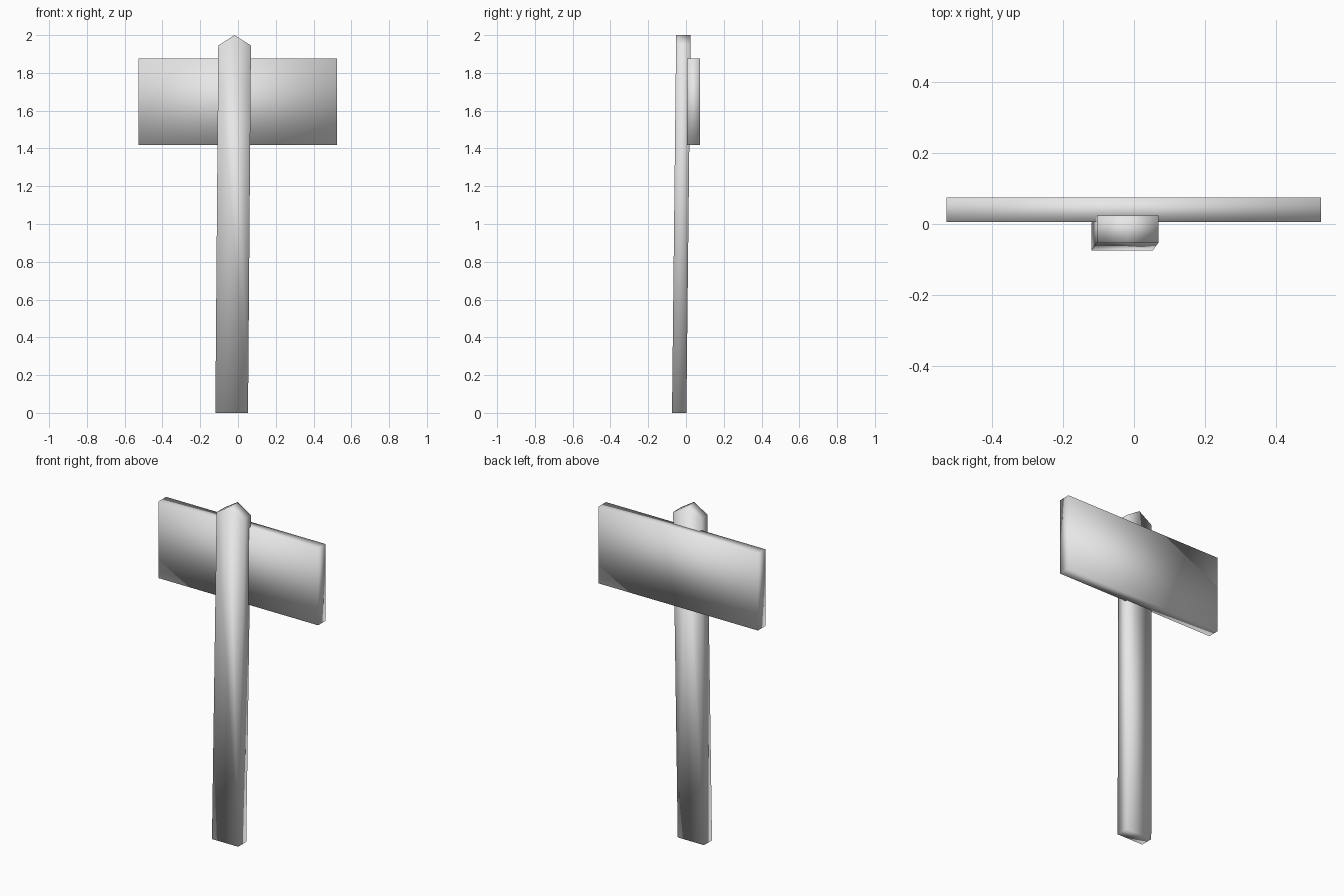
import bpy
import bmesh

cube = bpy.data.objects.get("Cube")
if cube:
    bpy.data.objects.remove(cube, do_unlink=True)

# Single grey paint
grey = bpy.data.materials.new("plain_grey")
grey.use_nodes = True
colour = (0.8, 0.8, 0.8, 1)
grey.diffuse_color = colour
grey.node_tree.nodes["Principled BSDF"].inputs["Base Color"].default_value = colour


def slab(name, outline, front, back, lean=(0, 0)):
    """Extrude an x-z outline from front to back, leaning it with height."""
    bm = bmesh.new()
    rings = [[bm.verts.new((x + lean[0] * z, y + lean[1] * z, z)) for x, z in outline]
             for y in (front, back)]
    bm.faces.new(rings[0])
    bm.faces.new(reversed(rings[1]))
    count = len(outline)
    for i in range(count):
        j = (i + 1) % count
        bm.faces.new((rings[0][j], rings[0][i], rings[1][i], rings[1][j]))
    bmesh.ops.recalc_face_normals(bm, faces=bm.faces)
    for face in bm.faces:
        face.smooth = True
    mesh = bpy.data.meshes.new(name)
    bm.to_mesh(mesh)
    bm.free()
    mesh.materials.append(grey)
    obj = bpy.data.objects.new(name, mesh)
    bpy.context.collection.objects.link(obj)
    return obj


# Leaning post with a pointed top
slab("post", [(-0.12, 0), (0.053, 0), (0.053, 1.945), (-0.034, 2), (-0.12, 1.945)],
     -0.074, 0.002, lean=(0.008, 0.011))

# Sign board fixed to the back of the post
slab("sign_board", [(-0.527, 1.417), (0.525, 1.417), (0.525, 1.875), (-0.527, 1.875)],
     0.005, 0.075)
